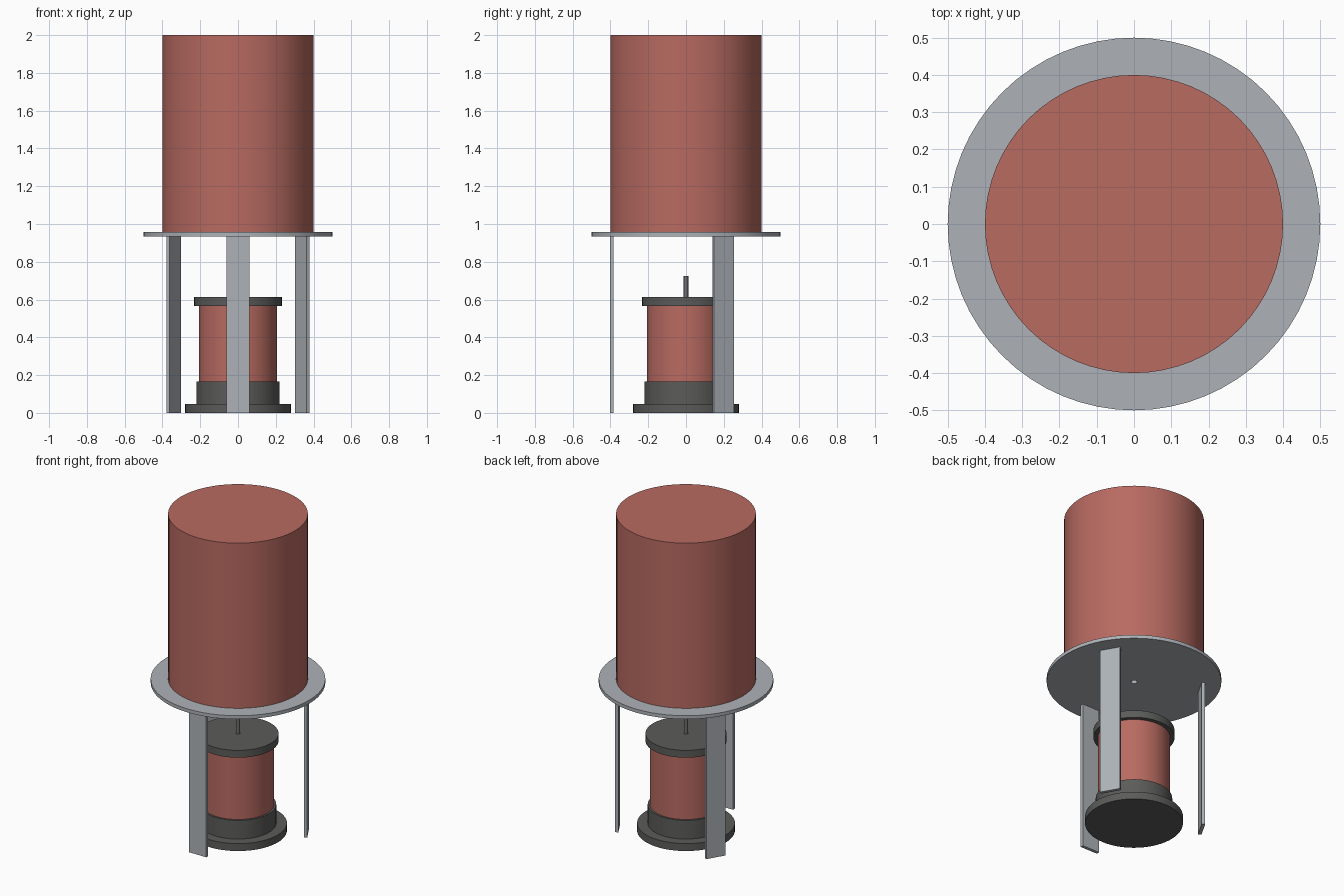
import bpy, bmesh, math
from mathutils import Matrix

if "Cube" in bpy.data.objects:
    bpy.data.objects.remove(bpy.data.objects["Cube"])


def material(name, rgb):
    m = bpy.data.materials.new(name)
    m.diffuse_color = (*rgb, 1)
    m.use_nodes = True
    m.node_tree.nodes["Principled BSDF"].inputs["Base Color"].default_value = m.diffuse_color
    return m


RED = material("brick red", (0.48, 0.145, 0.12))
GREY = material("light steel", (0.42, 0.45, 0.48))
DARK = material("dark grey", (0.105, 0.105, 0.102))
MID = material("shaft grey", (0.16, 0.16, 0.17))


def finish(name, bm, mat):
    bmesh.ops.recalc_face_normals(bm, faces=bm.faces)
    me = bpy.data.meshes.new(name)
    bm.to_mesh(me)
    bm.free()
    me.materials.append(mat)
    ob = bpy.data.objects.new(name, me)
    bpy.context.collection.objects.link(ob)
    bpy.context.view_layer.objects.active = ob
    ob.select_set(True)
    bpy.ops.object.shade_smooth_by_angle(angle=math.radians(30))
    ob.select_set(False)
    return ob


def disc(name, r, z0, z1, mat, sides=64):
    bm = bmesh.new()
    bmesh.ops.create_cone(bm, cap_ends=True, segments=sides, radius1=r, radius2=r,
                          depth=z1 - z0, matrix=Matrix.Translation((0, 0, (z0 + z1) / 2)))
    return finish(name, bm, mat)


def ring(name, r_in, r_out, z0, z1, mat, sides=64):
    # spin a rectangular section into a washer
    bm = bmesh.new()
    loops = []
    for r, z in ((r_in, z0), (r_out, z0), (r_out, z1), (r_in, z1)):
        loops.append([bm.verts.new((r * math.cos(2 * math.pi * i / sides),
                                    r * math.sin(2 * math.pi * i / sides), z))
                      for i in range(sides)])
    for k in range(4):
        a, b = loops[k], loops[(k + 1) % 4]
        for i in range(sides):
            j = (i + 1) % sides
            bm.faces.new((a[i], a[j], b[j], b[i]))
    return finish(name, bm, mat)


# Upper tank on its round plate, with a small centre hole underneath
disc("tank", 0.40, 0.957, 2.0, RED)
ring("support_plate", 0.018, 0.50, 0.935, 0.957, GREY)

# Three flat legs spaced evenly around the plate
for i in range(3):
    bm = bmesh.new()
    bmesh.ops.create_cube(bm, size=1, matrix=Matrix.Rotation(i * math.tau / 3, 4, 'Z')
                          @ Matrix.Translation((0, -0.393, 0.4675))
                          @ Matrix.Diagonal((0.12, 0.02, 0.935, 1)))
    finish(f"leg_{i + 1}", bm, GREY)

# Motor standing between the legs
disc("motor_base", 0.28, 0.0, 0.047, DARK)
disc("motor_collar", 0.219, 0.047, 0.165, DARK)
disc("motor_body", 0.207, 0.165, 0.567, RED)
disc("motor_cap", 0.232, 0.567, 0.613, DARK)
disc("motor_shaft", 0.012, 0.613, 0.725, MID, 24)
